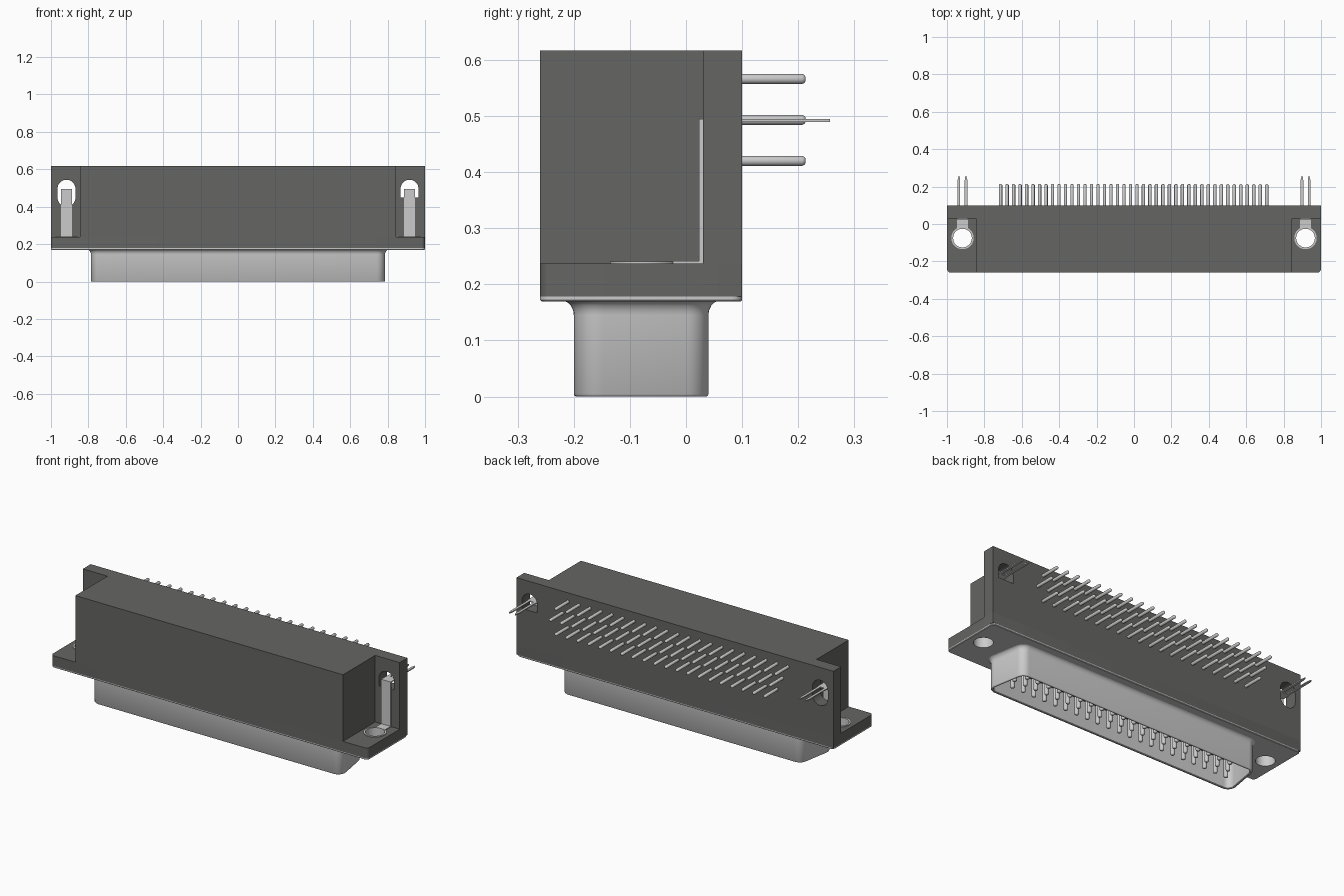
import bpy, bmesh, math
from mathutils import Vector, Matrix

if "Cube" in bpy.data.objects:
    bpy.data.objects.remove(bpy.data.objects["Cube"])


def material(name, v):
    m = bpy.data.materials.new(name)
    m.diffuse_color = (v, v, v * 0.97, 1)
    m.use_nodes = True
    m.node_tree.nodes["Principled BSDF"].inputs["Base Color"].default_value = m.diffuse_color
    return m


DARK = material("dark_plastic", 0.13)
METAL = material("light_metal", 0.58)


def finish(name, bm, mat):
    bmesh.ops.recalc_face_normals(bm, faces=bm.faces)
    me = bpy.data.meshes.new(name)
    bm.to_mesh(me)
    bm.free()
    ob = bpy.data.objects.new(name, me)
    bpy.context.collection.objects.link(ob)
    if mat:
        me.materials.append(mat)
    return ob


def rounded(pts, radii, off=0.0, seg=6):
    """Counter-clockwise convex outline with rounded corners, offset outward by off."""
    out, n = [], len(pts)
    for i in range(n):
        p, a, b = Vector(pts[i]), Vector(pts[i - 1]), Vector(pts[(i + 1) % n])
        d1, d2 = (p - a).normalized(), (b - p).normalized()
        n1, n2 = Vector((d1.y, -d1.x)), Vector((d2.y, -d2.x))
        r = radii[i]
        c = p - r * (n1 + n2) / (1 + n1.dot(n2))
        a1 = math.atan2(n1.y, n1.x)
        turn = n1.angle(n2)
        for k in range(seg + 1):
            t = a1 + turn * k / seg
            out.append(c + (r + off) * Vector((math.cos(t), math.sin(t))))
    return out


def circle(x, y, r, n=32):
    return [(x + r * math.cos(2 * math.pi * k / n), y + r * math.sin(2 * math.pi * k / n)) for k in range(n)]


def loft(bm, rings, cap_start=False, cap_end=False, closed=False):
    vs = [[bm.verts.new(p) for p in ring] for ring in rings]
    pairs = list(zip(vs, vs[1:])) + ([(vs[-1], vs[0])] if closed else [])
    for a, b in pairs:
        for k in range(len(a)):
            j = (k + 1) % len(a)
            bm.faces.new((a[k], a[j], b[j], b[k]))
    if cap_start:
        bm.faces.new(vs[0])
    if cap_end:
        bm.faces.new(vs[-1])


def prism(name, pts, lo, hi, mat, plane="xy"):
    """Extrude a 2D outline along z (xy), y (xz) or x (yz)."""
    place = {"xy": lambda p, h: (p[0], p[1], h),
             "xz": lambda p, h: (p[0], h, p[1]),
             "yz": lambda p, h: (h, p[0], p[1])}[plane]
    bm = bmesh.new()
    loft(bm, [[place(p, h) for p in pts] for h in (lo, hi)], True, True)
    return finish(name, bm, mat)


def cut(ob, cutters):
    for c in cutters:
        c.hide_render = True
        m = ob.modifiers.new("cut", "BOOLEAN")
        m.operation, m.solver, m.object = "DIFFERENCE", "EXACT", c
        bpy.context.view_layer.objects.active = ob
        bpy.ops.object.modifier_apply(modifier=m.name)
        bpy.data.objects.remove(c)


def rod(bm, base, axis, length, r, n=12):
    rot = Vector((0, 0, 1)).rotation_difference(Vector(axis)).to_matrix().to_4x4()
    mat = Matrix.Translation(base) @ rot
    profile = [(0, r), (length - 0.006, r), (length - 0.002, r * 0.8), (length, r * 0.45)]
    loft(bm, [[mat @ Vector((x, y, h)) for x, y in circle(0, 0, q, n)] for h, q in profile], True, True)


HX, HY = 0.917, -0.075   # mounting hole centre

# Main housing with side pockets and rear wall, slotted for the board clips
half = [(0.845, -0.26), (0.845, 0.03), (1, 0.03), (1, 0.10)]
body = prism("housing", half + [(-x, y) for x, y in reversed(half)], 0.237, 0.617, DARK)


def slot(x, z_low, round_bottom):
    r, top = 0.048, 0.544
    radii = [r * 0.999 if round_bottom else 0.001] * 2 + [r * 0.999] * 2
    box = [(x - r, z_low), (x + r, z_low), (x + r, top), (x - r, top)]
    return prism("slot_cutter", rounded(box, radii, seg=10), -0.02, 0.2, None, "xz")


cut(body, [slot(HX, 0.45, False), slot(-HX, 0.40, True)])

# Plastic flange and the thin metal face plate below it
base = [(-1, -0.26), (1, -0.26), (1, 0.10), (-1, 0.10)]
flange = prism("flange", rounded(base, [0.02, 0.02, 0.002, 0.002]), 0.178, 0.237, DARK)
cut(flange, [prism("hole_cutter", circle(s * HX, HY, 0.055), 0.1, 0.3, None) for s in (-1, 1)])

bm = bmesh.new()
loft(bm, [[(p.x, p.y, z) for p in rounded(base, [0.02] * 4, o)]
          for z, o in ((0.178, 0), (0.172, 0), (0.169, -0.003))], True, True)
plate = finish("face_plate", bm, METAL)
cut(plate, [prism("hole_cutter", circle(s * HX, HY, 0.05), 0.1, 0.3, None) for s in (-1, 1)])

# D-shaped shell: flared root, rolled rim, hollow inside
dee = [(-0.795, -0.20), (0.795, -0.20), (0.753, 0.04), (-0.753, 0.04)]


def dee_ring(z, off):
    return [(p.x, p.y, z) for p in rounded(dee, [0.045] * 4, off, 8)]


bm = bmesh.new()
loft(bm, [dee_ring(z, o) for z, o in (
    (0.170, 0.016), (0.167, 0.010), (0.162, 0.005), (0.153, 0.001), (0.145, 0),
    (0.004, 0), (0.001, -0.002), (0, -0.004), (0, -0.010), (0.003, -0.013), (0.169, -0.013))])
finish("shell", bm, METAL)

# Insulator floor inside the shell
bm = bmesh.new()
loft(bm, [dee_ring(z, -0.012) for z in (0.160, 0.172)], True, True)
finish("insulator", bm, DARK)

# Contact pins and solder tails: three staggered rows of 21, 21 and 20
PITCH, X0 = 0.0694, -0.713
contacts, tails = bmesh.new(), bmesh.new()
for row, (start, count) in enumerate(((0, 21), (0.5, 21), (1, 20))):
    for i in range(count):
        x = X0 + PITCH * (start + i)
        rod(contacts, (x, -0.137 + 0.057 * row, 0.165), (0, 0, -1), 0.14, 0.0115)
        rod(tails, (x, 0.095, 0.566 - 0.073 * row), (0, 1, 0), 0.118, 0.009)
finish("contact_pins", contacts, METAL)
finish("solder_tails", tails, METAL)

# Board clips on both sides
for side, s in (("left", -1), ("right", 1)):
    cx = s * HX
    # eyelet lining the mounting hole
    bm = bmesh.new()
    loft(bm, [[(x, y, z) for x, y in circle(cx, HY, r)] for r, z in (
        (0.050, 0.172), (0.055, 0.172), (0.055, 0.2372), (0.060, 0.2372), (0.060, 0.2405), (0.050, 0.2405))],
        closed=True)
    finish(side + "_eyelet", bm, METAL)
    # bent strip from the eyelet up the rear wall
    strip = [(-0.026, 0.2372), (0.030, 0.2372), (0.030, 0.495), (0.023, 0.495), (0.023, 0.2415), (-0.026, 0.2415)]
    prism(side + "_clip_strip", strip, cx - 0.03, cx + 0.03, METAL, "yz")
    # forked prongs through the slot
    fork = [(0.030, 0.025), (0.030, 0.060), (0.026, 0.10), (0.026, 0.235), (0.021, 0.257),
            (0.016, 0.257), (0.012, 0.235), (0.012, 0.080)]
    outline = [(cx + x, y) for x, y in fork] + [(cx - x, y) for x, y in reversed(fork)]
    prism(side + "_clip_fork", outline, 0.489, 0.495, METAL)

# Smooth shading with crisp edges
bpy.ops.object.select_all(action="SELECT")
bpy.context.view_layer.objects.active = body
bpy.ops.object.shade_smooth_by_angle(angle=math.radians(35))
